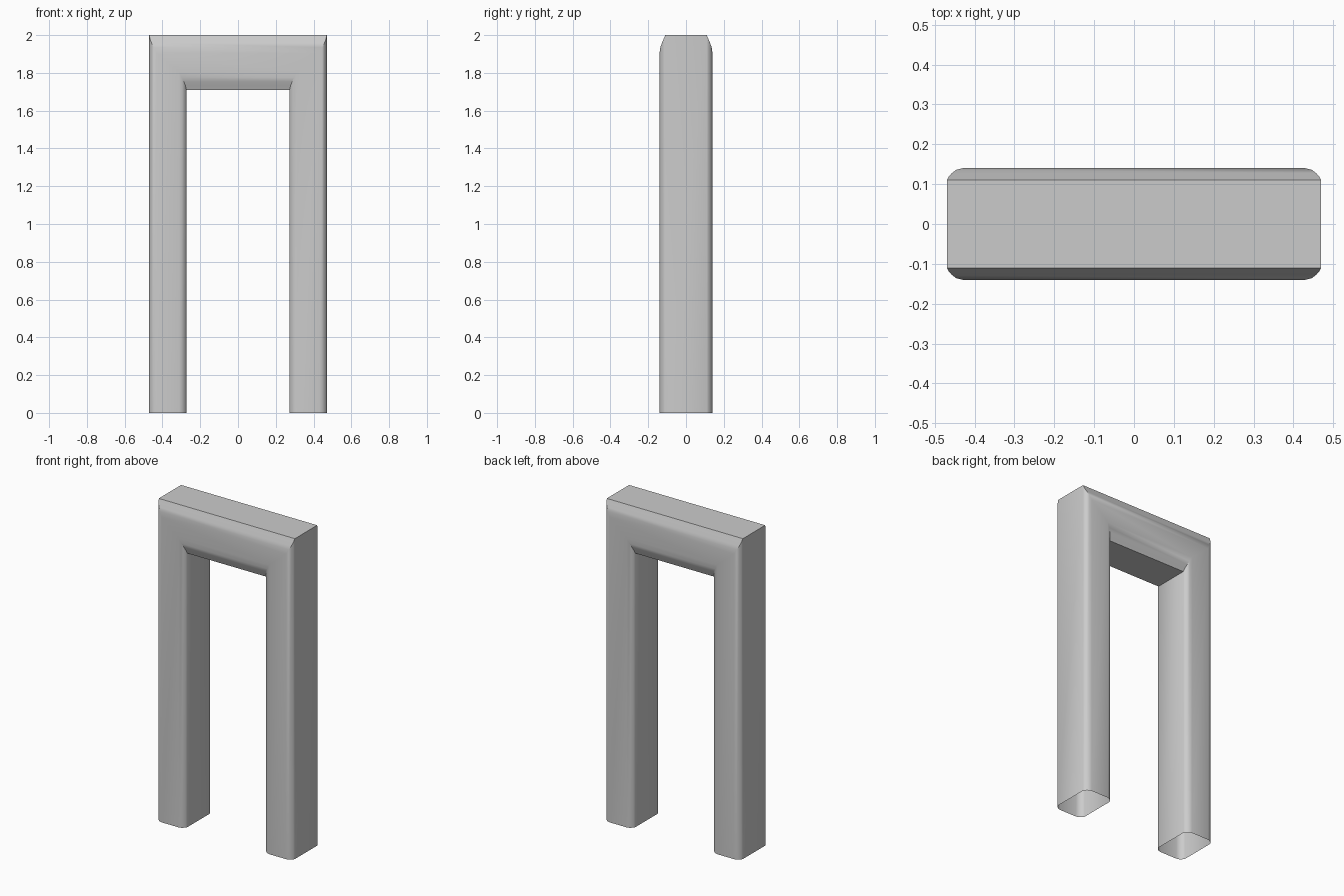
import bpy, bmesh, math

if "Cube" in bpy.data.objects:
    bpy.data.objects.remove(bpy.data.objects["Cube"])

# Cross-section rows, outer edge to inner edge: leg x, lintel z, half depth y
ROWS = [
    (0.470, 2.000, 0.110),
    (0.465, 1.978, 0.119),
    (0.457, 1.957, 0.128),
    (0.446, 1.935, 0.136),
    (0.430, 1.905, 0.140),
    (0.312, 1.805, 0.140),
    (0.297, 1.775, 0.136),
    (0.286, 1.753, 0.128),
    (0.278, 1.732, 0.119),
    (0.273, 1.710, 0.110),
]
# Closed loop around the section: front side, then back side reversed
section = [(x, z, -y) for x, z, y in ROWS] + [(x, z, y) for x, z, y in reversed(ROWS)]

# Sweep the section up one leg, across the lintel and down the other leg
bm = bmesh.new()
rings = []
for side, top in ((-1, 0), (-1, 1), (1, 1), (1, 0)):
    rings.append([bm.verts.new((side * x, y, z * top)) for x, z, y in section])
n = len(section)
for a, b in zip(rings, rings[1:]):
    for i in range(n):
        j = (i + 1) % n
        bm.faces.new((a[i], b[i], b[j], a[j]))
bmesh.ops.recalc_face_normals(bm, faces=bm.faces)

# Door frame, open at the feet
mesh = bpy.data.meshes.new("door_frame")
bm.to_mesh(mesh)
bm.free()
frame = bpy.data.objects.new("door_frame", mesh)
bpy.context.collection.objects.link(frame)
bpy.context.view_layer.objects.active = frame
frame.select_set(True)
bpy.ops.object.shade_smooth_by_angle(angle=math.radians(40))
